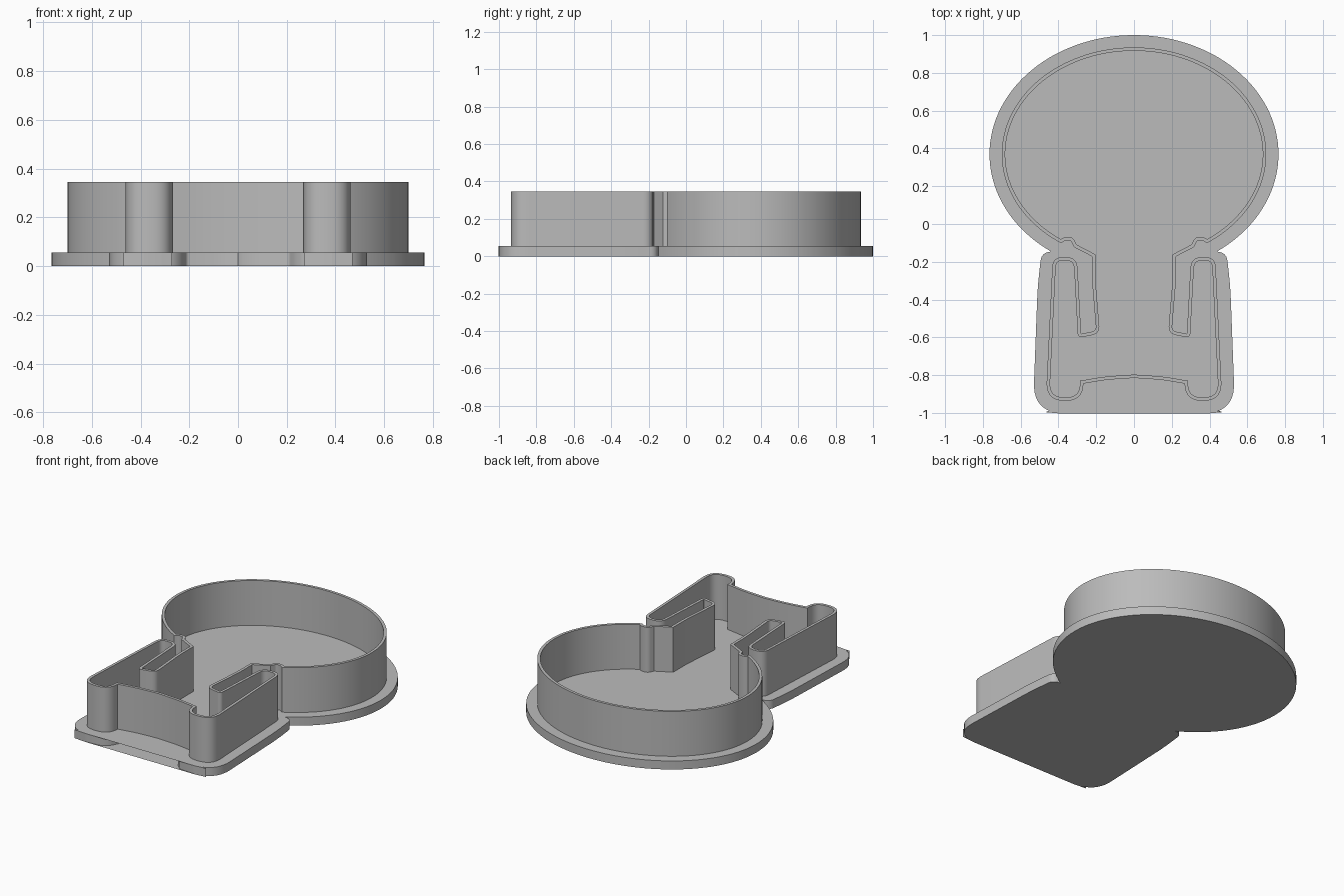
import bpy
import bmesh
import math
from mathutils import Vector

default = bpy.data.objects.get("Cube")
if default:
    bpy.data.objects.remove(default, do_unlink=True)

grey = bpy.data.materials.new("plain_grey")
grey.use_nodes = True
colour = (0.5, 0.5, 0.5, 1)
grey.diffuse_color = colour
grey.node_tree.nodes["Principled BSDF"].inputs["Base Color"].default_value = colour

PLATE_TOP = 0.055
WALL_TOP = 0.345
WALL_THICKNESS = 0.018
HEAD_Y = 0.37


def head_arc(rx, ry, end_degrees, steps=48):
    """Right half of the oval head, from its top down to the neck."""
    start, end = math.pi / 2, math.radians(end_degrees)
    angles = [start + (end - start) * i / steps for i in range(steps + 1)]
    return [Vector((rx * math.cos(a), HEAD_Y + ry * math.sin(a))) for a in angles]


def rounded_path(start, corners, steps=10):
    """Follow corners given as (x, y, rounding), easing each one into a curve."""
    points = [start] + [Vector(c[:2]) for c in corners]
    path = []
    for i, (x, y, cut) in enumerate(corners, 1):
        corner = points[i]
        if cut == 0:
            path.append(corner)
            continue
        a = corner + (points[i - 1] - corner).normalized() * cut
        b = corner + (points[i + 1] - corner).normalized() * cut
        for k in range(steps + 1):
            t = k / steps
            path.append(a * (1 - t) ** 2 + corner * 2 * t * (1 - t) + b * t * t)
    return path


def mirrored_outline(arc, corners):
    """Close a right-hand half outline with its mirror image."""
    half = arc + rounded_path(arc[-1], corners)
    half[0].x = 0
    return half + [Vector((-p.x, p.y)) for p in reversed(half[1:-1])]


def inset(outline, distance):
    """Offset a clockwise outline inward with mitred corners."""
    result = []
    count = len(outline)
    for i, p in enumerate(outline):
        before = (p - outline[i - 1]).normalized()
        after = (outline[(i + 1) % count] - p).normalized()
        n1 = Vector((before.y, -before.x))
        n2 = Vector((after.y, -after.x))
        result.append(p + (n1 + n2) * distance / max(1 + n1.dot(n2), 0.4))
    return result


def ring(bm, outline, z):
    return [bm.verts.new((p.x, p.y, z)) for p in outline]


def bridge(bm, a, b):
    for i in range(len(a)):
        j = (i + 1) % len(a)
        bm.faces.new((a[i], a[j], b[j], b[i]))


def finish(name, bm):
    bmesh.ops.recalc_face_normals(bm, faces=bm.faces)
    mesh = bpy.data.meshes.new(name)
    bm.to_mesh(mesh)
    bm.free()
    mesh.materials.append(grey)
    obj = bpy.data.objects.new(name, mesh)
    bpy.context.collection.objects.link(obj)
    bpy.ops.object.select_all(action="DESELECT")
    obj.select_set(True)
    bpy.context.view_layer.objects.active = obj
    bpy.ops.object.shade_smooth_by_angle(angle=math.radians(30))
    return obj


# Base plate: a wide flange following the figure, solid underneath
plate_outline = mirrored_outline(head_arc(0.765, 0.63, -55), [
    (0.49, -0.155, 0.04),
    (0.51, -0.33, 0.08),
    (0.535, -0.99, 0.15),
    (0.37, -1.005, 0.1),
    (0.25, -0.985, 0.06),
    (0.21, -0.9, 0.012),
    (0.09, -0.883, 0),
    (0.02, -0.883, 0),
    (0, -0.89, 0),
])
bm = bmesh.new()
bottom = ring(bm, plate_outline, 0)
top = ring(bm, plate_outline, PLATE_TOP)
bridge(bm, bottom, top)
bm.faces.new(bottom)
bm.faces.new(top)
finish("base_plate", bm)

# Cutting wall: head, neck notch, slot beside the arm, arm, foot and hem
wall_outline = mirrored_outline(head_arc(0.70, 0.565, -56.6), [
    (0.365, -0.087, 0.01),
    (0.335, -0.087, 0.01),
    (0.318, -0.122, 0),
    (0.222, -0.172, 0),
    (0.222, -0.3, 0.05),
    (0.2, -0.565, 0.025),
    (0.28, -0.582, 0.005),
    (0.302, -0.175, 0.06),
    (0.43, -0.175, 0.055),
    (0.467, -0.936, 0.1),
    (0.27, -0.936, 0.09),
    (0.268, -0.845, 0),
    (0.15, -0.825, 0.05),
    (0, -0.815, 0),
])
inner_outline = inset(wall_outline, WALL_THICKNESS)
bm = bmesh.new()
sink = PLATE_TOP - 0.005
loops = [
    ring(bm, wall_outline, sink),
    ring(bm, wall_outline, WALL_TOP),
    ring(bm, inner_outline, WALL_TOP),
    ring(bm, inner_outline, sink),
]
for i in range(len(loops)):
    bridge(bm, loops[i - 1], loops[i])
finish("cutting_wall", bm)
